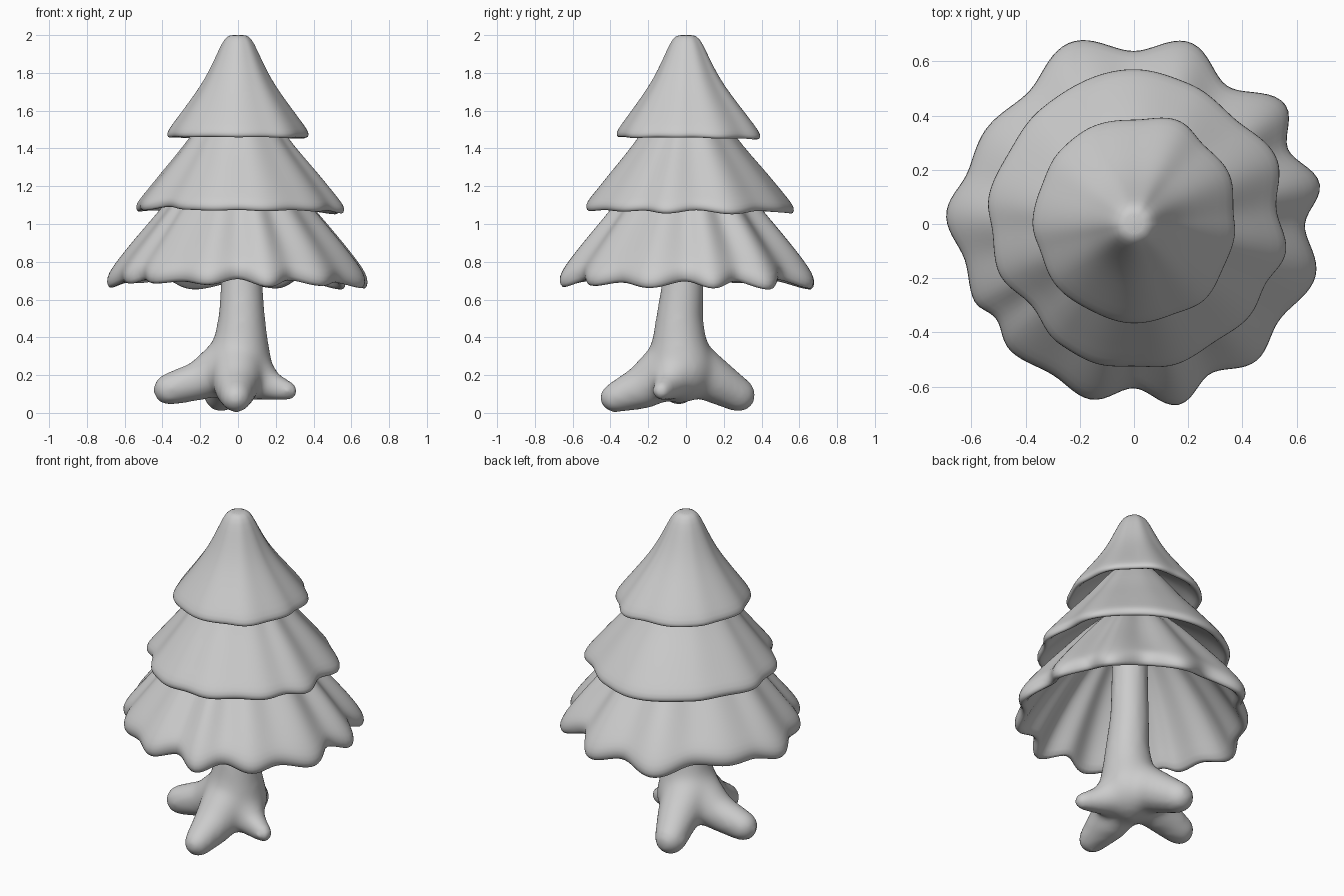
import bpy, bmesh, math
from mathutils import Vector, Matrix

if "Cube" in bpy.data.objects:
    bpy.data.objects.remove(bpy.data.objects["Cube"])

SEG = 90


def rim_radius(table, a):
    """Smooth periodic interpolation through (angle, radius) pairs."""
    for i, (a0, r0) in enumerate(table):
        a1, r1 = table[(i + 1) % len(table)]
        span = (a1 - a0) % 360
        d = (a - a0) % 360
        if d < span:
            t = (1 - math.cos(math.pi * d / span)) / 2
            return r0 + (r1 - r0) * t
    return table[0][1]


def finish(name, bm):
    bmesh.ops.recalc_face_normals(bm, faces=bm.faces)
    me = bpy.data.meshes.new(name)
    bm.to_mesh(me)
    bm.free()
    for p in me.polygons:
        p.use_smooth = True
    ob = bpy.data.objects.new(name, me)
    bpy.context.collection.objects.link(ob)
    return ob


def tier(name, profile, table, droop):
    """Hollow skirt: profile swept round z, folds growing towards the rim."""
    rmax = max(r for r, z in profile)
    bm = bmesh.new()
    rows = []
    for r, z in profile:
        f = r / rmax
        row = []
        for k in range(SEG):
            a = 360 * k / SEG
            fold = rim_radius(table, a) - rmax
            rr = r + fold * f ** 1.5
            zz = z - droop * fold * f ** 7
            t = math.radians(a)
            row.append(bm.verts.new((rr * math.cos(t), rr * math.sin(t), zz)))
        rows.append(row)
    for a, b in zip(rows, rows[1:]):
        for k in range(SEG):
            j = (k + 1) % SEG
            bm.faces.new((a[k], a[j], b[j], b[k]))
    bm.faces.new(rows[0])
    bm.faces.new(rows[-1])
    for row in (rows[0], rows[-1]):
        bmesh.ops.pointmerge(bm, verts=row, merge_co=sum((v.co for v in row), Vector()) / SEG)
    ob = finish(name, bm)
    mod = ob.modifiers.new("Smooth", 'SUBSURF')
    mod.levels = mod.render_levels = 1
    return ob


# Foliage tiers, outer surface over the rim and back up inside
tier("top_foliage",
     [(.01, 2.0), (.055, 2.0), (.085, 1.96), (.125, 1.87), (.175, 1.77), (.235, 1.68), (.325, 1.56),
      (.374, 1.495), (.38, 1.468), (.367, 1.452), (.345, 1.465), (.30, 1.525), (.2, 1.6), (.01, 1.7)],
     [(5, .372), (30, .402), (48, .392), (66, .42), (90, .388), (112, .395), (135, .388), (158, .372),
      (180, .378), (198, .362), (217, .37), (243, .36), (270, .37), (292, .366), (313, .386),
      (335, .37), (355, .378)], .3)

tier("middle_foliage",
     [(.01, 1.72), (.12, 1.65), (.255, 1.46), (.325, 1.37), (.41, 1.27), (.49, 1.17), (.537, 1.115),
      (.543, 1.085), (.53, 1.063), (.508, 1.073), (.46, 1.14), (.38, 1.21), (.24, 1.3), (.01, 1.4)],
     [(6, .53), (25, .585), (47, .54), (68, .56), (90, .575), (129, .55), (150, .535), (170, .55),
      (184, .525), (199, .535), (219, .485), (238, .525), (256, .538), (270, .528), (286, .545),
      (304, .53), (322, .55), (335, .535), (349, .576)], .5)

tier("bottom_foliage",
     [(.01, 1.42), (.2, 1.32), (.395, 1.08), (.47, .99), (.545, .90), (.61, .82), (.655, .76),
      (.665, .715), (.65, .675), (.615, .682), (.58, .755), (.50, .88), (.37, 1.06), (.18, 1.25), (.01, 1.3)],
     [(0, .63), (12, .712), (26, .63), (38, .722), (56, .615), (73, .71), (90, .64), (109, .718),
      (130, .625), (149, .655), (162, .645), (177, .702), (193, .64), (207, .662), (214, .615), (225, .66),
      (241, .635), (256, .675), (270, .605), (284, .698), (297, .62), (312, .685), (326, .645), (344, .705)], .7)


# Trunk and roots: balls along tapered paths, fused by a remesh
def limb(bm, path, steps=8):
    for p, q in zip(path, path[1:]):
        for i in range(steps + 1):
            x, y, z, r = Vector(p).lerp(Vector(q), i / steps)
            bmesh.ops.create_icosphere(bm, subdivisions=3, radius=r,
                                       matrix=Matrix.Translation((x, y, z)))


bm = bmesh.new()
limb(bm, [(.02, -.01, 1.25, .1), (.02, -.015, .7, .112), (.02, -.035, .5, .126),
          (.015, -.035, .36, .148), (.0, -.03, .235, .185)], 14)
roots = [
    [(-.03, -.03, .27, .15), (-.19, -.03, .175, .108), (-.365, -.04, .125, .088)],
    [(.0, -.07, .25, .155), (-.01, -.22, .14, .12), (-.01, -.378, .08, .082)],
    [(-.02, .0, .26, .155), (-.05, .15, .17, .12), (-.09, .278, .095, .094)],
    [(.04, -.05, .22, .145), (.15, -.09, .15, .085), (.27, -.13, .115, .053)],
]
for path in roots:
    limb(bm, path)
trunk = finish("trunk_and_roots", bm)
mod = trunk.modifiers.new("Fuse", 'REMESH')
mod.mode = 'VOXEL'
mod.voxel_size = .018
mod.use_smooth_shade = True
mod = trunk.modifiers.new("Soften", 'SMOOTH')
mod.factor = .5
mod.iterations = 24
